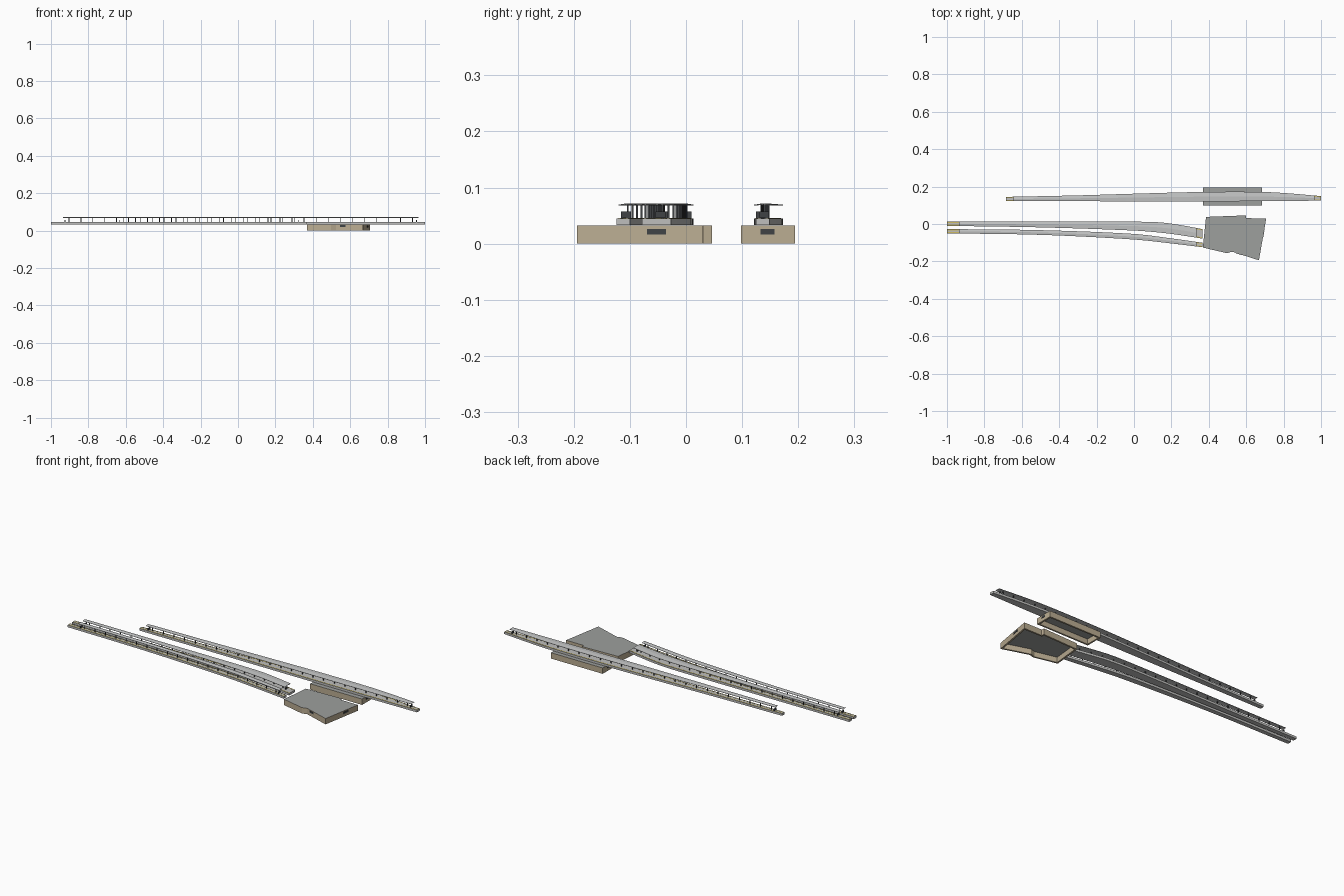
import bpy, bmesh, math
from mathutils import Vector

if "Cube" in bpy.data.objects:
    bpy.data.objects.remove(bpy.data.objects["Cube"])


def material(name, rgb):
    m = bpy.data.materials.new(name)
    m.diffuse_color = (*rgb, 1)
    m.use_nodes = True
    m.node_tree.nodes["Principled BSDF"].inputs["Base Color"].default_value = m.diffuse_color
    return m


CONCRETE = material("light concrete", (0.52, 0.52, 0.51))
CANOPY = material("canopy grey", (0.56, 0.57, 0.57))
ROOF = material("roof grey", (0.34, 0.35, 0.34))
WALL = material("beige wall", (0.50, 0.42, 0.29))
YELLOW = material("safety yellow", (0.62, 0.50, 0.12))
DARK = material("dark metal", (0.05, 0.055, 0.06))


def finish(name, bm, *mats):
    bmesh.ops.recalc_face_normals(bm, faces=bm.faces)
    me = bpy.data.meshes.new(name)
    bm.to_mesh(me)
    bm.free()
    for m in mats:
        me.materials.append(m)
    ob = bpy.data.objects.new(name, me)
    bpy.context.collection.objects.link(ob)
    return ob


def edges_at(stations, x):
    """Upper and lower platform edge at x, eased between stations."""
    n = len(stations)
    i = max(0, min(n - 2, sum(s[0] <= x for s in stations) - 1))

    def slope(k, c):
        a, b = stations[max(k - 1, 0)], stations[min(k + 1, n - 1)]
        return (b[c] - a[c]) / (b[0] - a[0])
    a, b = stations[i], stations[i + 1]
    h = b[0] - a[0]
    t = (x - a[0]) / h
    return [(2*t**3 - 3*t*t + 1) * a[c] + (t**3 - 2*t*t + t) * h * slope(i, c)
            + (3*t*t - 2*t**3) * b[c] + (t**3 - t*t) * h * slope(i + 1, c) for c in (1, 2)]


def sweep(name, stations, x0, x1, section, mat, steps=24):
    """Sweep a closed section along the platform; section(upper, lower) gives (y, z) points."""
    bm = bmesh.new()
    rings = []
    for k in range(steps + 1):
        x = x0 + (x1 - x0) * k / steps
        rings.append([bm.verts.new((x, y, z)) for y, z in section(*edges_at(stations, x))])
    for a, b in zip(rings, rings[1:]):
        for j in range(len(a)):
            l = (j + 1) % len(a)
            bm.faces.new((a[j], a[l], b[l], b[j]))
    bm.faces.new(rings[0])
    bm.faces.new(rings[-1])
    return finish(name, bm, mat)


def add_box(bm, centre, size, angle=0):
    r = bmesh.ops.create_cube(bm, size=1)
    bmesh.ops.scale(bm, vec=size, verts=r["verts"])
    c, s = math.cos(angle), math.sin(angle)
    for v in r["verts"]:
        x, y, z = v.co
        v.co = Vector((x * c - y * s, x * s + y * c, z)) + Vector(centre)


def rect(y0, y1, z0, z1):
    return [(y0, z0), (y1, z0), (y1, z1), (y0, z1)]


# Platforms: (x, upper edge y, lower edge y)
PLATFORMS = {
    "back": [(-0.685, .145, .122), (-.3, .153, .122), (0, .162, .121), (.35, .171, .121),
             (.65, .172, .122), (.8, .166, .123), (1, .149, .125)],
    "middle": [(-1, .013, -.010), (-.5, .0125, -.018), (0, .0125, -.035), (.15, .008, -.047),
               (.25, -.006, -.060), (.365, -.027, -.078)],
    "front": [(-1, -.027, -.050), (-.5, -.033, -.058), (0, -.053, -.083), (.2, -.077, -.104),
              (.365, -.100, -.124)],
}
CANOPY_SPAN = {"back": (-.645, .965), "middle": (-.935, .335), "front": (-.935, .335)}

for key, st in PLATFORMS.items():
    x0, x1 = st[0][0], st[-1][0]
    sweep(key + "_platform", st, x0, x1, lambda u, l: rect(l, u, .033, .045), CONCRETE)
    # Yellow warning strips along both edges
    sweep(key + "_warning_strip_upper", st, x0, x1,
          lambda u, l: rect(u - .007, u - .003, .0445, .0455), YELLOW)
    sweep(key + "_warning_strip_lower", st, x0, x1,
          lambda u, l: rect(l + .003, l + .007, .0445, .0455), YELLOW)
    # Shallow ridged canopy
    c0, c1 = CANOPY_SPAN[key]
    sweep(key + "_canopy", st, c0, c1,
          lambda u, l: [(l, .068), ((u + l) / 2, .0695), (u, .068),
                        (u, .0695), ((u + l) / 2, .0715), (l, .0695)], CANOPY)
    # Row of posts
    bm = bmesh.new()
    count = round((c1 - c0) / .065)
    for k in range(count):
        x = c0 + (k + .5) * (c1 - c0) / count
        add_box(bm, (x, sum(edges_at(st, x)) / 2, .057), (.0035, .0035, .025))
    finish(key + "_canopy_posts", bm, DARK)
    # Dark boards under the canopy ends
    bm = bmesh.new()
    for x in (c0 + .01, c1 - .01):
        y = sum(edges_at(st, x)) / 2
        add_box(bm, (x, y, .0515), (.004, .018, .011))
    finish(key + "_end_boards", bm, DARK)


def building(name, outline, height=.032, thick=.009):
    """Open-bottomed shell: beige walls, grey roof."""
    bm = bmesh.new()
    n = len(outline)
    pts = [Vector(p) for p in outline]
    inner = []
    for i, p in enumerate(pts):          # mitred inward offset, outline runs anticlockwise
        d1 = (p - pts[i - 1]).normalized()
        d2 = (pts[(i + 1) % n] - p).normalized()
        n1, n2 = Vector((-d1.y, d1.x)), Vector((-d2.y, d2.x))
        inner.append(p + (n1 + n2) * thick / (1 + n1.dot(n2)))
    ring = lambda ps, z: [bm.verts.new((p.x, p.y, z)) for p in ps]
    rings = [ring(pts, height), ring(pts, 0), ring(inner, 0), ring(inner, height - .004)]
    for a, b in zip(rings, rings[1:]):
        for i in range(n):
            j = (i + 1) % n
            bm.faces.new((a[i], a[j], b[j], b[i]))
    for r in (rings[0], rings[-1]):
        bm.faces.new(r).material_index = 1
    return finish(name, bm, WALL, ROOF)


building("back_building", [(.37, .098), (.685, .098), (.685, .194), (.37, .194)])
building("main_building", [(.368, -.126), (.497, -.156), (.524, -.148), (.668, -.194), (.707, .030),
                           (.600, .031), (.598, .046), (.385, .038), (.383, .018)])

# Dark window plates on the building walls
bm = bmesh.new()
for x in (.37, .685):
    add_box(bm, (x, .1455, .0215), (.004, .025, .010))
add_box(bm, (.6925, -.052, .0215), (.004, .034, .010), math.atan2(-.039, .224))
add_box(bm, (.560, -.1595, .0235), (.032, .004, .010), math.atan2(-.046, .144))
finish("wall_windows", bm, DARK)
